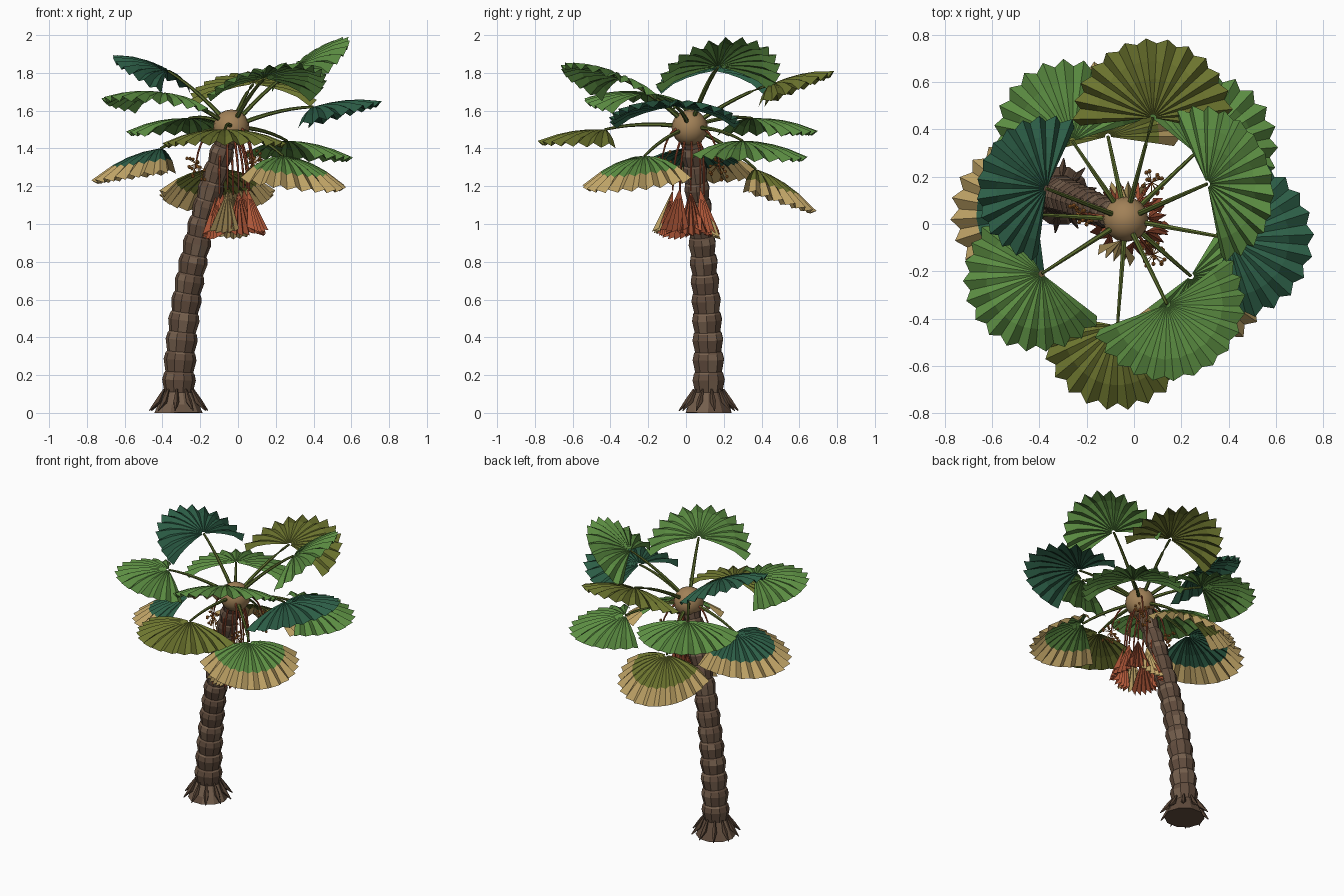
import bpy, bmesh, math, random
from mathutils import Vector
from mathutils.geometry import interpolate_bezier

if "Cube" in bpy.data.objects:
    bpy.data.objects.remove(bpy.data.objects["Cube"])

random.seed(4)


def material(name, r, g, b):
    m = bpy.data.materials.new(name)
    m.diffuse_color = [(c / 255) ** 2.2 for c in (r, g, b)] + [1]
    m.use_nodes = True
    m.node_tree.nodes["Principled BSDF"].inputs["Base Color"].default_value = m.diffuse_color
    return m


BARK = material("bark", 98, 78, 64)
BOOT = material("bark_light", 116, 95, 78)
ROOT = material("root", 86, 68, 55)
HEART = material("crown_tan", 160, 128, 88)
STEM = material("stem_green", 90, 106, 48)
GREEN = material("leaf_green", 92, 140, 68)
OLIVE = material("leaf_olive", 108, 116, 50)
TEAL = material("leaf_teal", 48, 94, 72)
TAN = material("dry_tan", 190, 162, 102)
RUST = material("dead_rust", 170, 86, 58)
FRUIT = material("fruit_orange", 176, 112, 52)


def finish(name, bm, *mats):
    me = bpy.data.meshes.new(name)
    bm.to_mesh(me)
    bm.free()
    ob = bpy.data.objects.new(name, me)
    bpy.context.collection.objects.link(ob)
    for m in mats:
        me.materials.append(m)
    return ob


def tube(bm, pts, radii, sides=6, alt=False):
    """Skin rings perpendicular to a path, with closed ends."""
    rings = []
    for i, p in enumerate(pts):
        d = (pts[min(i + 1, len(pts) - 1)] - pts[max(i - 1, 0)]).normalized()
        u = d.cross(Vector((0.02, 1, 0.01))).normalized()
        if abs(d.y) > 0.9:
            u = d.cross(Vector((1, 0, 0))).normalized()
        v = d.cross(u)
        rings.append([bm.verts.new(p + radii[i] * (u * math.cos(k * math.tau / sides)
                      + v * math.sin(k * math.tau / sides))) for k in range(sides)])
    for i in range(len(rings) - 1):
        for k in range(sides):
            j = (k + 1) % sides
            f = bm.faces.new((rings[i][k], rings[i][j], rings[i + 1][j], rings[i + 1][k]))
            f.material_index = int(alt and random.random() < 0.3)
    bm.faces.new(rings[0])
    bm.faces.new(rings[-1])
    bmesh.ops.recalc_face_normals(bm, faces=bm.faces)


def stem(name, pts, r0, r1, mat, n=8):
    bm = bmesh.new()
    path = interpolate_bezier(*[Vector(p) for p in pts], n)
    tube(bm, path, [r0 + (r1 - r0) * i / (n - 1) for i in range(n)])
    return finish(name, bm, mat)


def fan(name, hub, az, pitch, R, span, folds, pleat, droop, mats):
    """Pleated fan blade; the second material colours the dry margin."""
    az, pitch, span = map(math.radians, (az, pitch, span))
    f = Vector((math.cos(az) * math.cos(pitch), math.sin(az) * math.cos(pitch), math.sin(pitch)))
    s = Vector((-math.sin(az), math.cos(az), 0))
    n = f.cross(s)
    bm = bmesh.new()
    rows = []
    for t in (0.04, 0.25, 0.48, 0.7, 1.0):
        row = []
        for i in range(2 * folds + 1):
            a = span * (i / folds - 1)
            r = R * t * (1 - 0.08 * math.sin(a) ** 2)
            r *= 0.91 if t == 1 and i % 2 == 0 else 1
            p = Vector(hub) + r * (math.cos(a) * f + math.sin(a) * s)
            p += n * pleat * t * (1 if i % 2 else -1)
            p.z -= droop * t * t
            row.append(bm.verts.new(p))
        rows.append(row)
    for j in range(4):
        for i in range(2 * folds):
            face = bm.faces.new((rows[j][i], rows[j + 1][i], rows[j + 1][i + 1], rows[j][i + 1]))
            face.material_index = int(j == 3 and len(mats) > 1)
    return finish(name, bm, *mats)


# Leaning trunk made of overlapping bulged segments
BASE, TOP = Vector((-0.315, 0.12, 0)), Vector((-0.045, 0.02, 1.5))
SEG = 15
path = interpolate_bezier(BASE, Vector((-0.32, 0.125, 0.55)), Vector((-0.2, 0.08, 1.05)), TOP, SEG * 10 + 1)
pts, radii = [BASE, path[4]], [0.128, 0.108]
for i in range(1, SEG):
    r = 0.086 - 0.028 * i / SEG
    for step, k in ((0, 0.9), (6, 1.06), (9, 0.97)):
        pts.append(path[i * 10 + step])
        radii.append(r * k)
bm = bmesh.new()
tube(bm, pts, radii, 10, True)
finish("trunk", bm, BARK, BOOT)

# Root spikes around the foot
bm = bmesh.new()
for i in range(10):
    a = i * math.tau / 10 + 0.2
    d = Vector((math.cos(a), math.sin(a), 0))
    tube(bm, [BASE + d * 0.078 + Vector((0, 0, 0.125)), BASE + d * 0.112 + Vector((0, 0, 0.06)),
              BASE + d * 0.158 + Vector((0, 0, 0.012))], [0.006, 0.017, 0.003], 5)
finish("roots", bm, ROOT)

# Round crown heart
HEAD = Vector((-0.035, 0.02, 1.51))
bpy.ops.mesh.primitive_uv_sphere_add(segments=16, ring_count=10, radius=0.096, location=HEAD)
ob = bpy.context.object
ob.name = "crown_heart"
ob.data.materials.append(HEART)
bpy.ops.object.shade_smooth_by_angle()

# Living leaves: hub, azimuth, pitch, radius, materials
LEAVES = [
    ((0.31, 0.17, 1.83), 18, 40, 0.37, (GREEN,)),
    ((-0.37, 0.15, 1.81), 164, 28, 0.34, (TEAL,)),
    ((0.14, -0.34, 1.77), -61, 26, 0.365, (GREEN,)),
    ((-0.39, -0.21, 1.69), 222, 10, 0.35, (GREEN,)),
    ((0.08, 0.45, 1.74), 87, 23, 0.37, (OLIVE,)),
    ((0.40, -0.06, 1.62), -5, 16, 0.38, (TEAL,)),
    ((-0.26, 0.35, 1.56), 118, 1, 0.355, (GREEN,)),
    ((-0.07, -0.43, 1.50), 270, 2, 0.36, (OLIVE,)),
    ((0.26, 0.30, 1.44), 40, -3, 0.36, (GREEN,)),
    ((-0.41, 0.04, 1.40), 176, -8, 0.37, (TEAL, TAN)),
    ((0.24, -0.22, 1.36), -42, -10, 0.345, (GREEN, TAN)),
    ((-0.11, 0.37, 1.29), 93, -18, 0.335, (OLIVE, TAN)),
]
for i, (hub, az, pitch, R, mats) in enumerate(LEAVES, 1):
    old = len(mats) > 1
    fan(f"leaf_blade_{i}", hub, az, pitch, R, 101, 14, 0.012, 0.13 if old else 0.085, mats)
    h = Vector(hub)
    lift = Vector((0, 0, 0.03))
    stem(f"leaf_stalk_{i}", (HEAD, HEAD.lerp(h, 0.35) + lift, HEAD.lerp(h, 0.7) + lift, h),
         0.013, 0.007, STEM)

# Skirt of dead folded leaves hanging below the crown
for i in range(9):
    az = i * 40 + 10
    a = math.radians(az)
    d = Vector((math.cos(a), math.sin(a), 0))
    hub = Vector((-0.025, 0.01, 1.17 + random.uniform(-0.02, 0.02))) + d * 0.085
    fan(f"dead_leaf_{i + 1}", hub, az, -74 + random.uniform(-6, 3), 0.25, 21, 5, 0.018, 0,
        (TAN if i in (2, 6) else RUST,))
    top = HEAD + d * 0.05 - Vector((0, 0, 0.06))
    stem(f"dead_stalk_{i + 1}", (top, top + d * 0.03 - Vector((0, 0, 0.08)),
         hub + Vector((0, 0, 0.12)), hub), 0.007, 0.005, RUST, 6)

# Drooping fruit clusters
for i, az in enumerate((55, -52, 172), 1):
    a = math.radians(az)
    d = Vector((math.cos(a), math.sin(a), 0))
    end = HEAD + d * 0.19 - Vector((0, 0, 0.22))
    stem(f"fruit_stalk_{i}", (HEAD + d * 0.06, HEAD + d * 0.14, end + Vector((0, 0, 0.1)), end),
         0.007, 0.004, RUST)
    bm = bmesh.new()
    for k in range(18):
        p = end + Vector((random.uniform(-0.05, 0.05), random.uniform(-0.05, 0.05), random.uniform(-0.06, 0.1)))
        tube(bm, [end + Vector((0, 0, 0.03)), p], [0.002, 0.002], 3)
        new = bmesh.ops.create_icosphere(bm, subdivisions=1, radius=0.01)["verts"]
        bmesh.ops.translate(bm, verts=new, vec=p)
    finish(f"fruit_cluster_{i}", bm, FRUIT)
